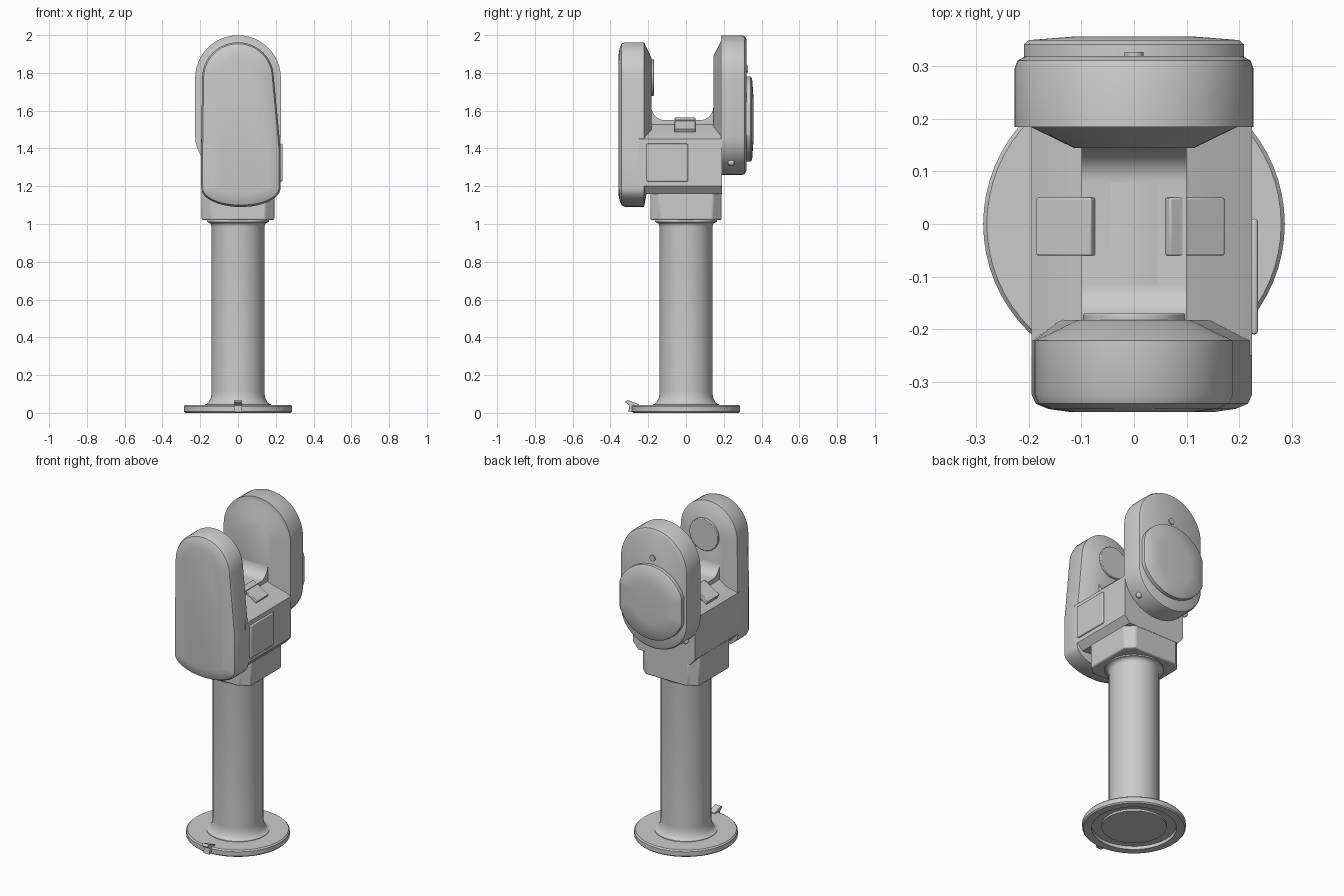
import bpy, bmesh, math
from math import sin, cos, pi, radians
from mathutils import Matrix, Vector

cube = bpy.data.objects.get("Cube")
if cube:
    bpy.data.objects.remove(cube, do_unlink=True)

grey = bpy.data.materials.new("satin grey")
grey.use_nodes = True
grey.diffuse_color = (0.6, 0.6, 0.6, 1)
grey.node_tree.nodes["Principled BSDF"].inputs["Base Color"].default_value = (0.6, 0.6, 0.6, 1)


def finish(bm, name, bevel=0, segments=3, angle=30):
    bmesh.ops.recalc_face_normals(bm, faces=bm.faces)
    mesh = bpy.data.meshes.new(name)
    bm.to_mesh(mesh)
    bm.free()
    obj = bpy.data.objects.new(name, mesh)
    bpy.context.collection.objects.link(obj)
    mesh.materials.append(grey)
    if bevel:
        mod = obj.modifiers.new("soft edges", 'BEVEL')
        mod.width, mod.segments = bevel, segments
        mod.limit_method, mod.angle_limit = 'ANGLE', radians(30)
    bpy.ops.object.select_all(action='DESELECT')
    obj.select_set(True)
    bpy.context.view_layer.objects.active = obj
    bpy.ops.object.shade_smooth_by_angle(angle=radians(angle))
    return obj


def loft(name, rings, **style):
    """Skin closed rings of equal point count and cap both ends."""
    bm = bmesh.new()
    loops = [[bm.verts.new(p) for p in ring] for ring in rings]
    for a, b in zip(loops, loops[1:]):
        for i in range(len(a)):
            j = (i + 1) % len(a)
            bm.faces.new((a[i], a[j], b[j], b[i]))
    bm.faces.new(loops[0])
    bm.faces.new(loops[-1])
    return finish(bm, name, **style)


def along_x(name, profile, x0, x1, **style):
    return loft(name, [[(x, y, z) for y, z in profile] for x in (x0, x1)], **style)


def along_y(name, layers, **style):
    return loft(name, [[(x, y, z) for x, z in pts] for y, pts in layers], **style)


def lathe(name, profile, **style):
    bm = bmesh.new()
    verts = [bm.verts.new((r, 0, z)) for r, z in profile]
    edges = [bm.edges.new(pair) for pair in zip(verts, verts[1:])]
    bmesh.ops.spin(bm, geom=verts + edges, axis=(0, 0, 1), cent=(0, 0, 0),
                   angle=2 * pi, steps=64, use_duplicate=False)
    bmesh.ops.remove_doubles(bm, verts=bm.verts, dist=0.0005)
    return finish(bm, name, **style)


def box(name, centre, size, tilt=0, **style):
    bm = bmesh.new()
    bmesh.ops.create_cube(bm, size=1, matrix=Matrix.Translation(centre)
                          @ Matrix.Rotation(tilt, 4, 'Y') @ Matrix.Diagonal(Vector(size).to_4d()))
    return finish(bm, name, **style)


def arc(cx, cz, rx, rz, start, end, n=24):
    steps = [radians(start + (end - start) * i / n) for i in range(n + 1)]
    return [(cx + rx * cos(a), cz + rz * sin(a)) for a in steps]


def arm(r, left, right, shoulder, low, tip):
    """Outline of an upright: round head, straight sides, curved foot."""
    mid, half = (right - left) / 2, (right + left) / 2
    return (arc(0, 1.772, r, r, 0, 180) + [(-left, shoulder)]
            + arc(mid, low, half, low - tip, 180, 360) + [(right, shoulder)])


# Foot and column turned as one piece, with a stepped underside
lathe("base_and_column",
      [(0, 0.008), (0.18, 0.008), (0.18, 0.02), (0.235, 0.02), (0.235, 0), (0.28, 0),
       (0.287, 0.007), (0.287, 0.034), (0.28, 0.042), (0.175, 0.042)]
      + arc(0.175, 0.115, 0.035, 0.07, 270, 180, 8)
      + arc(0.165, 0.985, 0.025, 0.025, 180, 90, 6) + [(0.16, 1.03), (0, 1.03)])

# Small latch on the rim
along_x("base_latch", [(-0.27, 0.005), (-0.305, 0.005), (-0.3, 0.04), (-0.325, 0.058),
                       (-0.31, 0.068), (-0.25, 0.046), (-0.25, 0.04)], -0.02, 0.02)

# Neck block with clipped corners
c, s = 0.145, 0.192
octagon = [(s, -c), (s, c), (c, s), (-c, s), (-s, c), (-s, -c), (-c, -s), (c, -s)]
loft("neck_block", [[(x, y * 0.98, z) for x, y in octagon] for z in (1.02, 1.22)],
     bevel=0.008, segments=2)

# Main body with sloping shoulders
section = ([(-0.195, 1.2), (-0.16, 1.16), (0.19, 1.16), (0.225, 1.2), (0.225, 1.45)]
           + [(0.085, 1.535), (0.045, 1.55), (-0.045, 1.55), (-0.085, 1.535), (-0.195, 1.45)])
along_y("body", [(-0.25, section), (0.19, section)])

# Curved saddle joining the two uprights
along_x("saddle", [(-0.2, 1.4), (-0.2, 1.63)] + arc(-0.115, 1.63, 0.07, 0.08, 180, 270, 10)
        + arc(0.08, 1.63, 0.066, 0.08, 270, 360, 10) + [(0.16, 1.63), (0.16, 1.4)],
        -0.1, 0.1)

# Front upright: crowned face, chamfered inner side
front = [(0.19, 0.195, 0.225, 1.4, 1.19, 1.09), (0.182, 0.187, 0.217, 1.4, 1.19, 1.1),
         (0.158, 0.163, 0.193, 1.4, 1.19, 1.125), (0.115, 0.12, 0.15, 1.4, 1.2, 1.16)]
along_y("front_upright",
        [(y, arm(*shape)) for y, shape in zip((-0.324, -0.342, -0.352, -0.358), front)][::-1]
        + [(-0.222, arm(*front[0])), (-0.183, arm(0.108, 0.14, 0.15, 1.45, 1.4, 1.3))])
along_y("front_pivot_disc", [(y, arc(0, 1.775, 0.097, 0.097, 0, 354, 59))
                             for y in (-0.19, -0.17)], bevel=0.003, segments=2)

# Back upright: round head and foot, chamfered inner side
back = arm(0.227, 0.227, 0.227, 1.6, 1.465, 1.26)
along_y("back_upright",
        [(0.145, arm(0.115, 0.115, 0.115, 1.6, 1.5, 1.4)),
         (0.185, arm(0.197, 0.197, 0.197, 1.6, 1.465, 1.29)), (0.185, back), (0.297, back),
         (0.311, arm(0.222, 0.222, 0.222, 1.6, 1.465, 1.265)),
         (0.32, arm(0.205, 0.205, 0.205, 1.6, 1.465, 1.282))])

# Back cover: a disc with trimmed sides
def cover(r):
    return [(max(-r * 0.93, min(r * 0.93, x)), z) for x, z in arc(0, 1.555, r, r, 0, 355, 71)]

along_y("back_cover", [(0.31, cover(0.225)), (0.342, cover(0.225)),
                       (0.35, cover(0.215)), (0.357, cover(0.12))], angle=40)

# Side panel and the two shoulder buttons
box("side_panel", (0.229, -0.1, 1.325), (0.014, 0.22, 0.2), bevel=0.006)
for side, x in (("left", 0.113), ("right", -0.127)):
    sign = 1 if x > 0 else -1
    box(side + "_button", (x, -0.005, 1.52), (0.122, 0.11, 0.03),
        tilt=sign * radians(31), bevel=0.003, segments=2)

# Fasteners on the back upright
along_y("top_fastener", [(y, arc(0, 1.82, 0.018, 0.018, 0, 345, 23)) for y in (0.31, 0.327)])
for side, sign in (("left", 1), ("right", -1)):
    bm = bmesh.new()
    bmesh.ops.create_uvsphere(bm, u_segments=16, v_segments=10, radius=0.018,
                              matrix=Matrix.Translation((sign * 0.165, 0.24, 1.325)))
    finish(bm, side + "_fastener")
